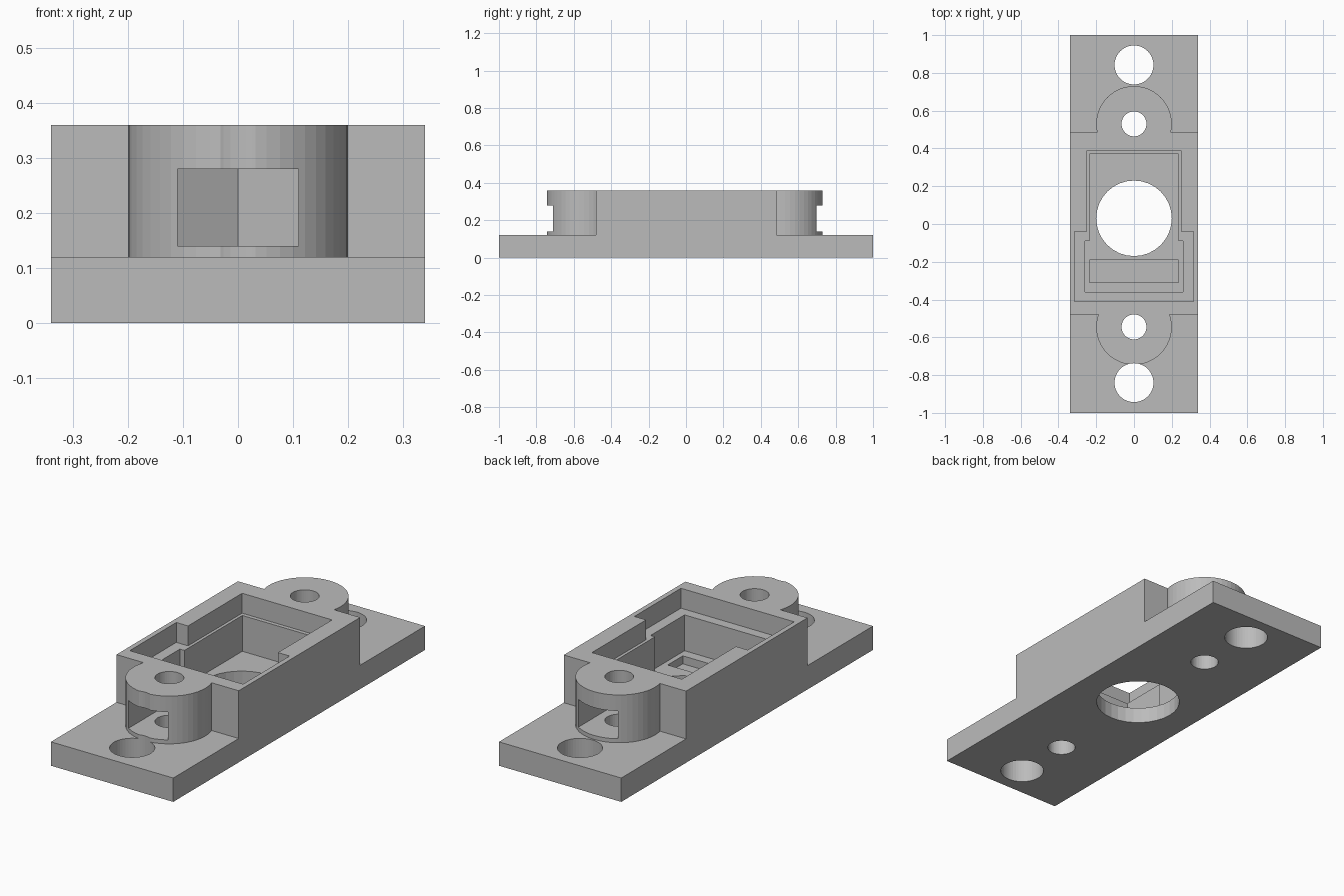
import bpy, bmesh, math
from mathutils import Vector

cube = bpy.data.objects.get("Cube")
if cube:
    bpy.data.objects.remove(cube, do_unlink=True)

grey = bpy.data.materials.new("plain grey")
grey.use_nodes = True
GREY = (0.5, 0.5, 0.5, 1)
grey.diffuse_color = GREY
grey.node_tree.nodes["Principled BSDF"].inputs["Base Color"].default_value = GREY


def extrude(name, points, offset):
    """Solid made by sweeping a closed planar outline along an offset."""
    bm = bmesh.new()
    face = bm.faces.new([bm.verts.new(p) for p in points])
    swept = bmesh.ops.extrude_face_region(bm, geom=[face])["geom"]
    verts = [v for v in swept if isinstance(v, bmesh.types.BMVert)]
    bmesh.ops.translate(bm, verts=verts, vec=Vector(offset))
    bmesh.ops.recalc_face_normals(bm, faces=bm.faces)
    mesh = bpy.data.meshes.new(name)
    bm.to_mesh(mesh)
    bm.free()
    mesh.materials.append(grey)
    obj = bpy.data.objects.new(name, mesh)
    bpy.context.collection.objects.link(obj)
    return obj


def prism(name, outline, z0, z1):
    return extrude(name, [(x, y, z0) for x, y in outline], (0, 0, z1 - z0))


def disc(name, y, radius, z0, z1, sides=48):
    angles = [2 * math.pi * i / sides for i in range(sides)]
    ring = [(radius * math.cos(a), y + radius * math.sin(a)) for a in angles]
    return prism(name, ring, z0, z1)


def mirrored(half):
    """Complete an outline from its +x half."""
    return half + [(-x, y) for x, y in reversed(half) if x]


def combine(target, tool, operation):
    mod = target.modifiers.new(tool.name, "BOOLEAN")
    mod.operation, mod.solver, mod.object = operation, "EXACT", tool
    bpy.context.view_layer.objects.active = target
    bpy.ops.object.modifier_apply(modifier=mod.name)
    bpy.data.objects.remove(tool, do_unlink=True)


W, BASE, TOP, FLOOR, LEDGE = 0.34, 0.12, 0.36, 0.08, 0.26
LUGS = {"front": (-0.545, -1), "back": (0.53, 1)}

# Flange plate and raised body from one stepped side profile
profile = [(-1, 0), (1, 0), (1, BASE), (0.485, BASE), (0.485, TOP),
           (-0.48, TOP), (-0.48, BASE), (-1, BASE)]
housing = extrude("mounting_housing", [(-W, y, z) for y, z in profile], (2 * W, 0, 0))

# Round screw lugs
for side, (y, _) in LUGS.items():
    combine(housing, disc(side + "_lug", y, 0.2, 0.06, TOP), "UNION")

# Stepped component pocket, wider at the front, with a shallow floor slot
cutters = [
    prism("upper_pocket", mirrored([(0.315, -0.41), (0.315, -0.04),
                                    (0.25, -0.04), (0.25, 0.39)]), LEDGE, 0.5),
    prism("lower_pocket", mirrored([(0.26, -0.36), (0.26, -0.09),
                                    (0.235, -0.09), (0.235, 0.37)]), FLOOR, 0.4),
    prism("floor_slot", mirrored([(0.235, -0.31), (0.235, -0.19)]), 0.04, 0.2),
    disc("centre_opening", 0.03, 0.2, -0.1, 0.2, 32),
    disc("front_mounting_hole", -0.84, 0.103, -0.1, 0.5),
    disc("back_mounting_hole", 0.842, 0.103, -0.1, 0.5),
]

# Screw holes and hexagonal nut slots opening outwards
for side, (y, out) in LUGS.items():
    flat = 0.11
    tip = flat / math.cos(math.pi / 6)
    slot = mirrored([(0, y - out * tip), (flat, y - out * tip / 2), (flat, y + out * 0.25)])
    cutters.append(prism(side + "_nut_slot", slot, 0.14, 0.28))
    cutters.append(disc(side + "_screw_hole", y, 0.066, -0.1, 0.5))

for cutter in cutters:
    combine(housing, cutter, "DIFFERENCE")
